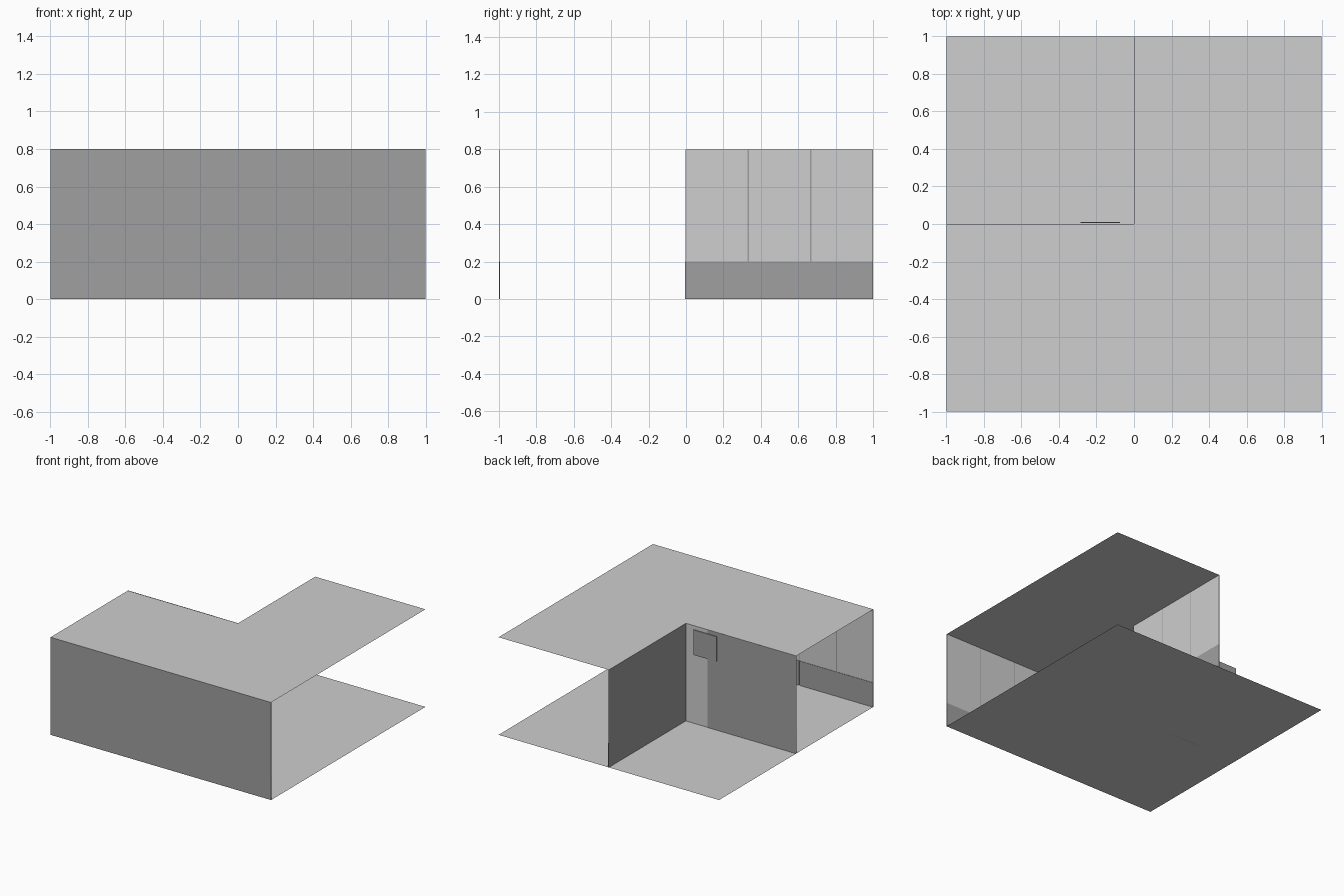
import bpy, bmesh
from mathutils import Vector

if "Cube" in bpy.data.objects:
    bpy.data.objects.remove(bpy.data.objects["Cube"])


def material(name, v):
    m = bpy.data.materials.new(name)
    m.diffuse_color = (v, v, v, 1)
    m.use_nodes = True
    m.node_tree.nodes["Principled BSDF"].inputs["Base Color"].default_value = m.diffuse_color
    return m


light = material("light_grey", 0.62)
dark = material("dark_grey", 0.35)

H = 0.8        # wall height
BAND = 0.2     # skirting height
SEAM = 0.008   # gap between panels


def finish(bm, name, mat):
    me = bpy.data.meshes.new(name)
    bm.to_mesh(me)
    bm.free()
    me.materials.append(mat)
    ob = bpy.data.objects.new(name, me)
    bpy.context.collection.objects.link(ob)
    return ob


def polygon(name, pts, mat):
    bm = bmesh.new()
    bm.faces.new([bm.verts.new(p) for p in pts])
    return finish(bm, name, mat)


def upright(name, a, b, mat, z0=0, z1=H):
    """Vertical sheet between two floor points."""
    return polygon(name, [(*a, z0), (*b, z0), (*b, z1), (*a, z1)], mat)


def box(bm, lo, hi):
    lo, hi = Vector(lo), Vector(hi)
    g = bmesh.ops.create_cube(bm, size=1)
    for v in g["verts"]:
        v.co = (lo + hi) / 2 + v.co * (hi - lo)


def panelling(name, start, along, normal, count):
    """Row of light upper panels and dark skirting on a wall's room side."""
    start, along, normal = Vector(start), Vector(along), Vector(normal)
    up = Vector((0, 0, 1))
    for part, z0, z1, depth, mat in (("panels", BAND, H, 0.003, light),
                                     ("skirting", 0, BAND, 0.006, dark)):
        bm = bmesh.new()
        for i in range(count):
            s = i / 3 + (SEAM / 2 if i else 0)
            e = (i + 1) / 3 - (SEAM / 2 if i < count - 1 else 0)
            p = start + along * s + up * z0 + normal * 0.001
            q = start + along * e + up * z1 + normal * depth
            box(bm, [min(c) for c in zip(p, q)], [max(c) for c in zip(p, q)])
        finish(bm, name + "_" + part, mat)


# floor and L-shaped ceiling
polygon("floor", [(-1, -1, 0), (1, -1, 0), (1, 1, 0), (-1, 1, 0)], light)
polygon("ceiling", [(-1, -1, H), (1, -1, H), (1, 1, H),
                    (0, 1, H), (0, 0, H), (-1, 0, H)], light)

# outer wall skins
upright("front_wall", (-1, -1), (1, -1), dark)
upright("corner_side_wall", (0, 0), (0, 1), dark)
upright("corner_back_wall", (-1, 0.004), (-0.2, 0.004), dark)
upright("corner_light_strip", (-0.2, 0.002), (0, 0.002), light)

# panelling on the room side of each wall
panelling("front_wall", (-1, -1, 0), (1, 0, 0), (0, 1, 0), 6)
panelling("side_wall", (0, 0, 0), (0, 1, 0), (1, 0, 0), 3)
panelling("back_wall", (-1, 0, 0), (1, 0, 0), (0, -1, 0), 3)

# small plate high on the back of the corner wall
bm = bmesh.new()
box(bm, (-0.285, 0.004, 0.565), (-0.075, 0.011, 0.77))
finish(bm, "wall_plate", dark)
